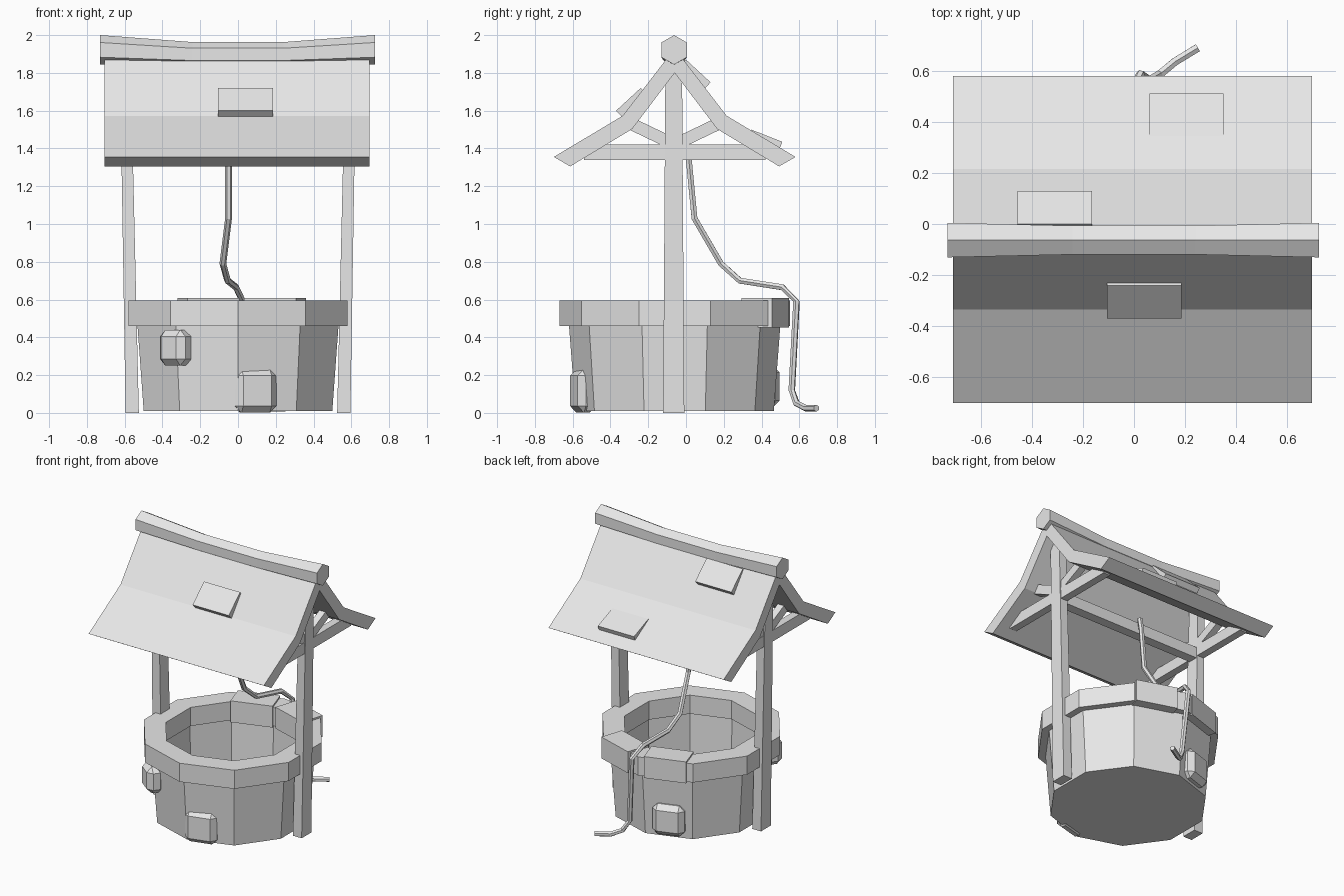
import bpy, bmesh, math
from mathutils import Vector, Matrix

cube = bpy.data.objects.get("Cube")
if cube:
    bpy.data.objects.remove(cube, do_unlink=True)

stone_grey = bpy.data.materials.new("light_grey")
stone_grey.use_nodes = True
GREY = (0.8, 0.8, 0.8, 1)
stone_grey.diffuse_color = GREY
stone_grey.node_tree.nodes["Principled BSDF"].inputs["Base Color"].default_value = GREY

CY = -0.06   # the well, posts and ridge share this centre line
SIDES = 10


def finish(name, bm):
    bmesh.ops.recalc_face_normals(bm, faces=bm.faces[:])
    mesh = bpy.data.meshes.new(name)
    bm.to_mesh(mesh)
    bm.free()
    mesh.materials.append(stone_grey)
    obj = bpy.data.objects.new(name, mesh)
    bpy.context.collection.objects.link(obj)
    return obj


def loft(name, rings, capped=True):
    """Skin a list of equal point rings."""
    bm = bmesh.new()
    loops = [[bm.verts.new(p) for p in ring] for ring in rings]
    n = len(loops[0])
    for a, b in zip(loops, loops[1:]):
        for i in range(n):
            j = (i + 1) % n
            bm.faces.new((a[i], a[j], b[j], b[i]))
    if capped:
        bm.faces.new(loops[0])
        bm.faces.new(loops[-1])
    else:
        bmesh.ops.remove_doubles(bm, verts=bm.verts[:], dist=1e-5)
    return finish(name, bm)


def ring(radius, z):
    """Ten-sided ring with one corner at the front."""
    angles = [2 * math.pi * i / SIDES - math.pi / 2 for i in range(SIDES)]
    return [(radius * math.cos(a), CY + radius * math.sin(a), z) for a in angles]


def box(name, centre, size, rotation=None, bevel=0):
    bm = bmesh.new()
    bmesh.ops.create_cube(bm, size=1)
    bmesh.ops.scale(bm, vec=size, verts=bm.verts)
    if bevel:
        bmesh.ops.bevel(bm, geom=bm.edges[:], offset=bevel, segments=1,
                        affect='EDGES', profile=0.5)
    matrix = Matrix.Translation(centre) @ (rotation or Matrix.Identity(4))
    bmesh.ops.transform(bm, matrix=matrix, verts=bm.verts)
    return finish(name, bm)


def bar(name, x, start, end, width, depth):
    """Straight timber lying in a plane of constant x."""
    a, b = Vector((x, *start)), Vector((x, *end))
    tilt = math.atan2(b.z - a.z, b.y - a.y)
    return box(name, (a + b) / 2, (depth, (b - a).length, width),
               Matrix.Rotation(tilt, 4, 'X'))


# Stone wall with floor, and the rim on top
loft("well_wall", [ring(0.525, 0.01), ring(0.56, 0.47), ring(0.47, 0.47),
                   ring(0.45, 0.04)])
rim = [(0.61, 0.46), (0.61, 0.595), (0.46, 0.595), (0.46, 0.46)]
loft("well_rim", [ring(*p) for p in rim + rim[:1]], capped=False)


def facing(degrees):
    return Matrix.Rotation(math.radians(degrees), 4, 'Z')


# Raised rim blocks at the back
for name, angle, x, y in (("rim_block_right", 108, -0.156, 0.42),
                          ("rim_block_left", 72, 0.196, 0.42)):
    box(name, (x, y, 0.53), (0.17, 0.29, 0.155), facing(angle))

# Stones standing out of the wall
for name, angle, centre, size in (
        ("front_stone", -75, (0.09, -0.545, 0.117), (0.10, 0.225, 0.232)),
        ("side_stone", -128, (-0.33, -0.50, 0.345), (0.12, 0.17, 0.19)),
        ("back_stone", 108, (-0.16, 0.42, 0.14), (0.11, 0.22, 0.22))):
    box(name, centre, size, facing(angle), bevel=0.035)

# Posts, tie beams and braces at both ends
for side, s in (("left", 1), ("right", -1)):
    rings = []
    for z, inner, outer, half in ((0, 0.525, 0.595, 0.056), (1.84, 0.568, 0.625, 0.044)):
        rings.append([(s * x, CY - 0.005 + y, z) for x, y in
                      ((inner, -half), (outer, -half), (outer, half), (inner, half))])
    loft(side + "_post", rings)
    bar(side + "_tie_beam", s * 0.585, (-0.54, 1.38), (0.42, 1.38), 0.08, 0.056)
    for end, t in (("front", -1), ("back", 1)):
        bar(f"{side}_{end}_brace", s * 0.585, (CY, 1.42), (CY + t * 0.25, 1.54),
            0.065, 0.05)

# Beam that carries the rope
box("cross_beam", (0, CY, 1.365), (1.15, 0.07, 0.08))

# Roof slab with a flared lower slope
half_roof = [(0, 1.93), (0.275, 1.573), (0.64, 1.355), (0.553, 1.305),
             (0.225, 1.503), (0, 1.80)]
profile = half_roof + [(-y, z) for y, z in half_roof[-2:0:-1]]
loft("roof", [[(x, CY + y, z) for y, z in profile] for x in (-0.708, 0.697)])

# Sagging six-sided ridge
rings = []
for x, z, radius in ((-0.73, 1.922, 0.078), (-0.24, 1.898, 0.065),
                     (0.24, 1.898, 0.065), (0.725, 1.922, 0.078)):
    rings.append([(x, CY - 0.003 + radius * math.sin(math.pi * i / 3),
                   z + radius * math.cos(math.pi * i / 3)) for i in range(6)])
loft("ridge", rings)

# Loose shingles, each given by its outer top and bottom edge
for name, x, top, bottom, sign in (
        ("front_shingle", 0.04, (-0.24, 1.72), (-0.37, 1.60), -1),
        ("back_low_shingle", 0.205, (0.345, 1.50), (0.51, 1.435), 1),
        ("back_high_shingle", -0.31, (0.0, 1.87), (0.13, 1.75), 1)):
    edge = Vector(bottom) - Vector(top)
    normal = Vector((-edge.y, edge.x)).normalized() * sign
    middle = (Vector(top) + Vector(bottom)) / 2 - normal * 0.022
    tilt = math.atan2(edge.y * sign, edge.x * sign)
    box(name, (x, middle.x, middle.y), (0.29, edge.length, 0.044),
        Matrix.Rotation(tilt, 4, 'X'))

# Rope hanging from the beam, over the rim and down to the ground
path = [(-0.05, 0.0, 1.42), (-0.05, 0.015, 1.34), (-0.05, 0.045, 1.03),
        (-0.08, 0.185, 0.79), (-0.055, 0.285, 0.70), (-0.01, 0.51, 0.665),
        (0.025, 0.585, 0.59), (0.06, 0.56, 0.12), (0.10, 0.585, 0.05),
        (0.16, 0.635, 0.025), (0.25, 0.69, 0.025)]
points = [Vector(p) for p in path]
rings = []
across = Vector((1, 0, 0))
for i, p in enumerate(points):
    along = (points[min(i + 1, len(points) - 1)] - points[max(i - 1, 0)]).normalized()
    across = (across - along * across.dot(along)).normalized()
    up = along.cross(across)
    rings.append([p + 0.018 * (across * math.cos(a) + up * math.sin(a))
                  for a in (math.pi * k / 3 for k in range(6))])
loft("rope", rings)
